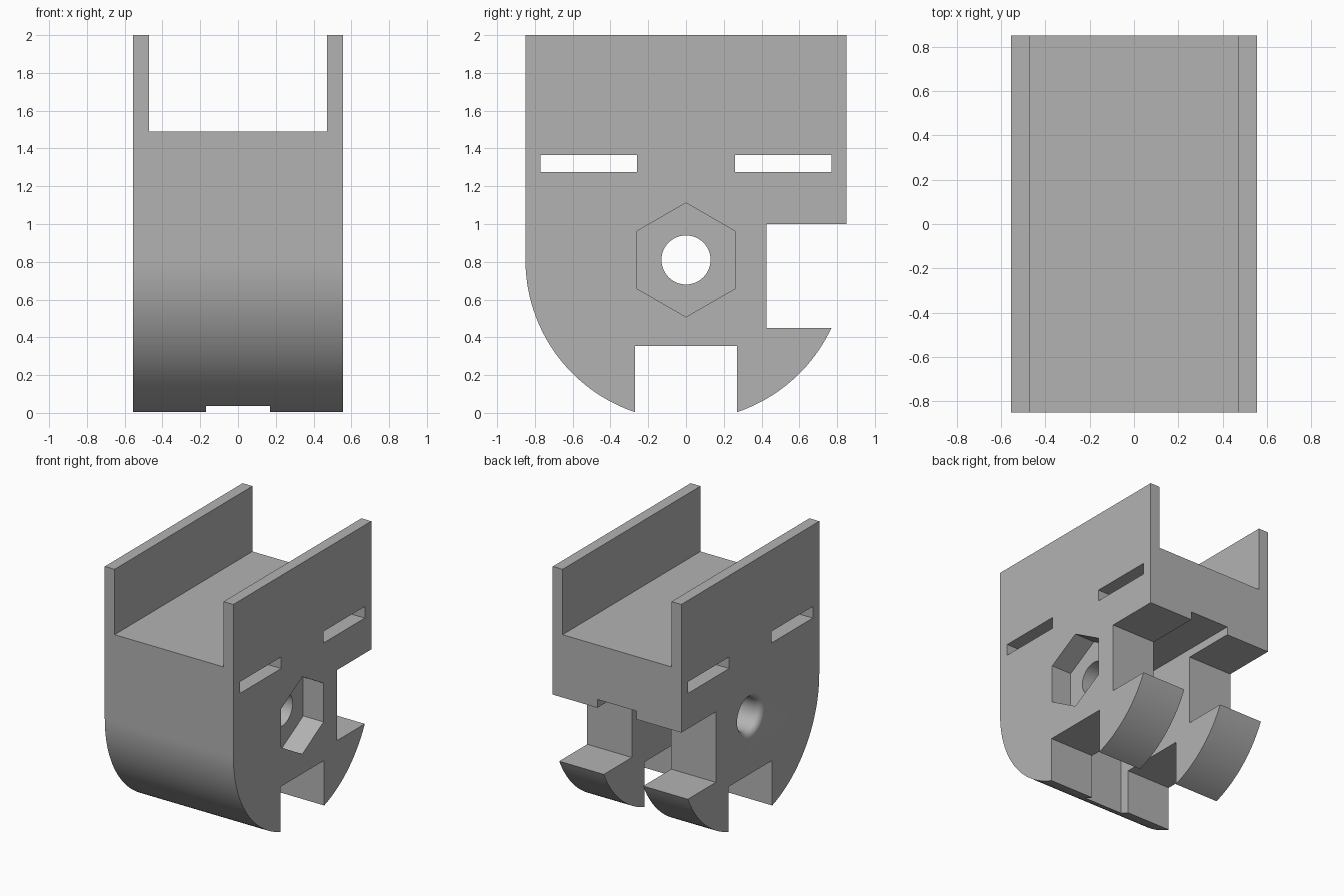
import bpy
import bmesh
from math import sin, cos, pi, radians, asin, sqrt
from mathutils import Matrix

cube = bpy.data.objects.get("Cube")
if cube:
    bpy.data.objects.remove(cube)

HALF_W, HALF_D = 0.555, 0.85      # half width in x, half depth in y
AXLE_Z = 0.81                     # axle height, also the centre of the round base
SLOT_Y, SLOT_Z = 0.27, 0.355      # slot across the underside
NOTCH_Y, NOTCH_LOW, NOTCH_TOP = 0.425, 0.45, 1.0

grey = bpy.data.materials.new("plain grey")
grey.use_nodes = True
colour = (0.45, 0.45, 0.45, 1)
grey.diffuse_color = colour
grey.node_tree.nodes["Principled BSDF"].inputs["Base Color"].default_value = colour


def new_object(name, bm):
    bmesh.ops.recalc_face_normals(bm, faces=bm.faces)
    mesh = bpy.data.meshes.new(name)
    bm.to_mesh(mesh)
    bm.free()
    mesh.materials.append(grey)
    obj = bpy.data.objects.new(name, mesh)
    bpy.context.collection.objects.link(obj)
    return obj


def prism(name, outline, x0, x1):
    """Extrude a (y, z) outline along x."""
    bm = bmesh.new()
    face = bm.faces.new([bm.verts.new((x0, y, z)) for y, z in outline])
    side = bmesh.ops.extrude_face_region(bm, geom=[face])["geom"]
    verts = [v for v in side if isinstance(v, bmesh.types.BMVert)]
    bmesh.ops.translate(bm, verts=verts, vec=(x1 - x0, 0, 0))
    return new_object(name, bm)


def box(name, x0, x1, y0, y1, z0, z1):
    return prism(name, [(y0, z0), (y1, z0), (y1, z1), (y0, z1)], x0, x1)


def arc(start, end, steps):
    """Points on the round base; angles are measured from +y."""
    return [(HALF_D * cos(start + (end - start) * i / steps),
             AXLE_Z + HALF_D * sin(start + (end - start) * i / steps))
            for i in range(steps + 1)]


def lathe(name, profile, steps):
    """Spin (x, radius) points about the axle and cap the ends."""
    bm = bmesh.new()
    rings = [[bm.verts.new((x, r * cos(2 * pi * i / steps),
                            AXLE_Z + r * sin(2 * pi * i / steps)))
              for i in range(steps)] for x, r in profile]
    for a, b in zip(rings, rings[1:]):
        for i in range(steps):
            j = (i + 1) % steps
            bm.faces.new((a[i], a[j], b[j], b[i]))
    bm.faces.new(rings[0])
    bm.faces.new(rings[-1])
    return new_object(name, bm)


# Body: side outline with round base, underside slot and rear notch
slot_angle = asin(SLOT_Y / HALF_D)
hook_angle = -asin((AXLE_Z - NOTCH_LOW) / HALF_D)
outline = [(HALF_D, NOTCH_TOP), (HALF_D, 2), (-HALF_D, 2)]
outline += arc(pi, 1.5 * pi - slot_angle, 32)
outline += [(-SLOT_Y, SLOT_Z), (SLOT_Y, SLOT_Z)]
outline += arc(-pi / 2 + slot_angle, hook_angle, 20)
outline += [(NOTCH_Y, NOTCH_LOW), (NOTCH_Y, NOTCH_TOP)]
body = prism("bracket_body", outline, -HALF_W, HALF_W)

# Top channel and the central groove open to the rear and underside
cutters = [box("channel_cutter", -0.47, 0.47, -1, 1, 1.49, 2.2),
           box("groove_cutter", -0.17, 0.17, -0.35, 1, -0.2, 1.065)]

# Strap slots on both sides of the axle
for side, name in ((-1, "front"), (1, "rear")):
    y0, y1 = sorted((side * 0.26, side * 0.77))
    cutters.append(box(name + "_strap_slot_cutter", -1, 1, y0, y1, 1.275, 1.365))

# Hexagonal nut pocket on the left side
hexagon = [(0.302 * cos(pi / 6 + i * pi / 3), AXLE_Z + 0.302 * sin(pi / 6 + i * pi / 3))
           for i in range(6)]
cutters.append(prism("nut_pocket_cutter", hexagon, 0.38, 1))

# Axle hole with a rounded mouth on the right side
RADIUS, FILLET = 0.13, 0.05
mouth = [(-HALF_W + FILLET * (1 - cos(a)), RADIUS + FILLET * (1 - sin(a)))
         for a in (radians(15 * i) for i in range(7))]
profile = [(-HALF_W - 0.1, RADIUS + FILLET)] + mouth + [(1, RADIUS)]
cutters.append(lathe("axle_hole_cutter", profile, 48))

# Cut the body, then drop the cutters
for cutter in cutters:
    cutter.hide_render = True
    mod = body.modifiers.new(cutter.name, "BOOLEAN")
    mod.operation = "DIFFERENCE"
    mod.solver = "EXACT"
    mod.object = cutter

bpy.ops.object.select_all(action="DESELECT")
body.select_set(True)
bpy.context.view_layer.objects.active = body
for mod in list(body.modifiers):
    bpy.ops.object.modifier_apply(modifier=mod.name)
for cutter in cutters:
    bpy.data.objects.remove(cutter)
bpy.ops.object.shade_smooth_by_angle(angle=radians(30))
